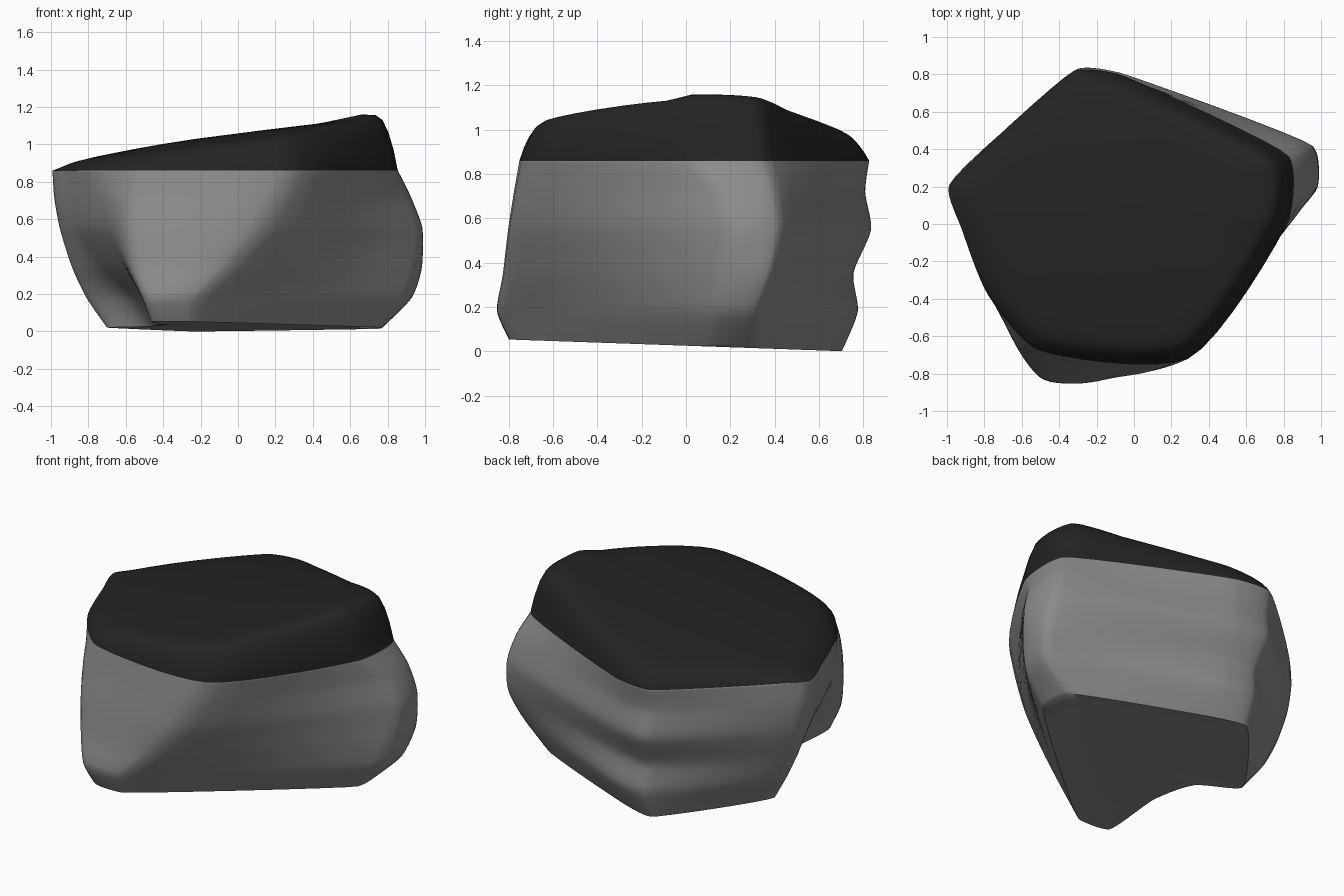
import bpy
import bmesh
from mathutils import Vector

if "Cube" in bpy.data.objects:
    bpy.data.objects.remove(bpy.data.objects["Cube"], do_unlink=True)

AROUND, UP = 8, 5          # subdivisions between control points
CENTRE = Vector((-0.05, 0.0, 0.0))
CUT = 0.86                 # height where the dark cap begins
LEVELS = (0.04, 0.18, 0.35, 0.55, 0.72, CUT)

# Upright edges of the rock, anticlockwise; one (x, y) per level, in hundredths
front_foot = [(-46, -77), (-50, -82), (-56, -76), (-58, -72), (-58, -68), (-52, -67)]
front_ridge = [(-25, -79), (-22, -84), (-5, -81), (12, -78), (22, -75), (29, -72)]
left_front = [(76, 10), (90, 12), (96, 16), (98, 20), (91, 15), (83, 3)]
left_back = [(74, 32), (92, 32), (97, 38), (95, 42), (90, 40), (83, 36)]
back_inner = [(-5, 66), (-5, 75), (-6, 73), (-8, 81), (-8, 79), (-8, 80)]
back_outer = [(-25, 70), (-25, 77), (-27, 75), (-30, 83), (-32, 80), (-32, 82)]
right_corner = [(-70, 12), (-81, 18), (-89, 20), (-95, 22), (-98, 22), (-99, 20)]
hollow_back = [(-48, -4), (-58, -6), (-74, -8), (-86, -8), (-90, -6), (-92, -3)]
hollow_front = [(-42, -32), (-50, -36), (-62, -40), (-72, -42), (-76, -40), (-78, -38)]
edges = (front_foot, front_ridge, left_front, left_back, back_inner,
         back_outer, right_corner, hollow_back, hollow_front)


def material(name, value):
    mat = bpy.data.materials.new(name)
    mat.use_nodes = True
    colour = (value, value, value, 1.0)
    mat.diffuse_color = colour
    mat.node_tree.nodes["Principled BSDF"].inputs["Base Color"].default_value = colour
    return mat


def tangent(a, b, c):
    """Direction through b, limited by the shorter neighbouring span."""
    before, after = b - a, c - b
    reach = min(before.length, after.length)
    return (before.normalized() + after.normalized()) * reach * 0.4


def spline(a, b, c, d, t):
    """Smooth curve from b to c."""
    eased = b.lerp(c, t * t * (3 - 2 * t))
    return eased + tangent(a, b, c) * t * (1 - t) ** 2 - tangent(b, c, d) * t * t * (1 - t)


def closed_curve(points):
    n = len(points)
    return [spline(points[i - 1], points[i], points[(i + 1) % n], points[(i + 2) % n], k / AROUND)
            for i in range(n) for k in range(AROUND)]


def top_height(p):
    """Gently domed top that climbs towards the +x side, with a small ledge."""
    z = 1.06 + 0.12 * p.x - 0.1 * p.y ** 2
    if p.x < 0:
        z -= 0.06 * p.x ** 2
    ledge = min(max((p.x - 0.45) * 5, 0), 1) * min(max((p.y + 0.06) * 15, 0), 1)
    return z + 0.02 * ledge


def inset(ring, scale, height):
    """Shrink a ring towards the centre and give it a new height."""
    out = []
    for p in ring:
        q = CENTRE + (p - CENTRE) * scale
        q.z = height(q)
        out.append(q)
    return out


# Side rings: smooth around each level, then between levels
sections = [closed_curve([Vector((x / 100, y / 100, z)) for x, y in level])
            for z, level in zip(LEVELS, zip(*edges))]
for p in sections[0]:
    p.z = 0.025 - 0.035 * p.y

side = []
last = len(sections) - 1
for i in range(last):
    rows = [sections[min(max(i + k, 0), last)] for k in (-1, 0, 1, 2)]
    for k in range(UP):
        side.append([spline(*pts, k / UP) for pts in zip(*rows)])
side.append(sections[-1])

# Underside and cap rings
under = [inset(side[0], s, lambda p: 0.03 - 0.03 * p.y) for s in (0.3, 0.6, 0.85)]
cap = []
for s, rise in ((0.975, 0.35), (0.945, 0.65), (0.91, 0.87), (0.87, 0.97),
                (0.8, 1), (0.7, 1), (0.55, 1), (0.4, 1), (0.2, 1)):
    cap.append(inset(side[-1], s, lambda p: CUT + (top_height(p) - CUT) * rise))
rings = under + side + cap
first_cap = len(under) + len(side) - 1

# Skin the rings
bm = bmesh.new()
verts = [[bm.verts.new(p) for p in ring] for ring in rings]
n = len(verts[0])
for r in range(len(verts) - 1):
    for j in range(n):
        k = (j + 1) % n
        face = bm.faces.new((verts[r][j], verts[r][k], verts[r + 1][k], verts[r + 1][j]))
        face.material_index = int(r >= first_cap)
bm.faces.new(verts[0][::-1])
bm.faces.new(verts[-1]).material_index = 1
bmesh.ops.recalc_face_normals(bm, faces=bm.faces[:])

mesh = bpy.data.meshes.new("rock")
bm.to_mesh(mesh)
bm.free()
mesh.materials.append(material("stone grey", 0.26))
mesh.materials.append(material("dark cap", 0.017))
rock = bpy.data.objects.new("rock", mesh)
bpy.context.collection.objects.link(rock)

bpy.ops.object.select_all(action="DESELECT")
rock.select_set(True)
bpy.context.view_layer.objects.active = rock
bpy.ops.object.shade_smooth_by_angle(angle=0.9)
